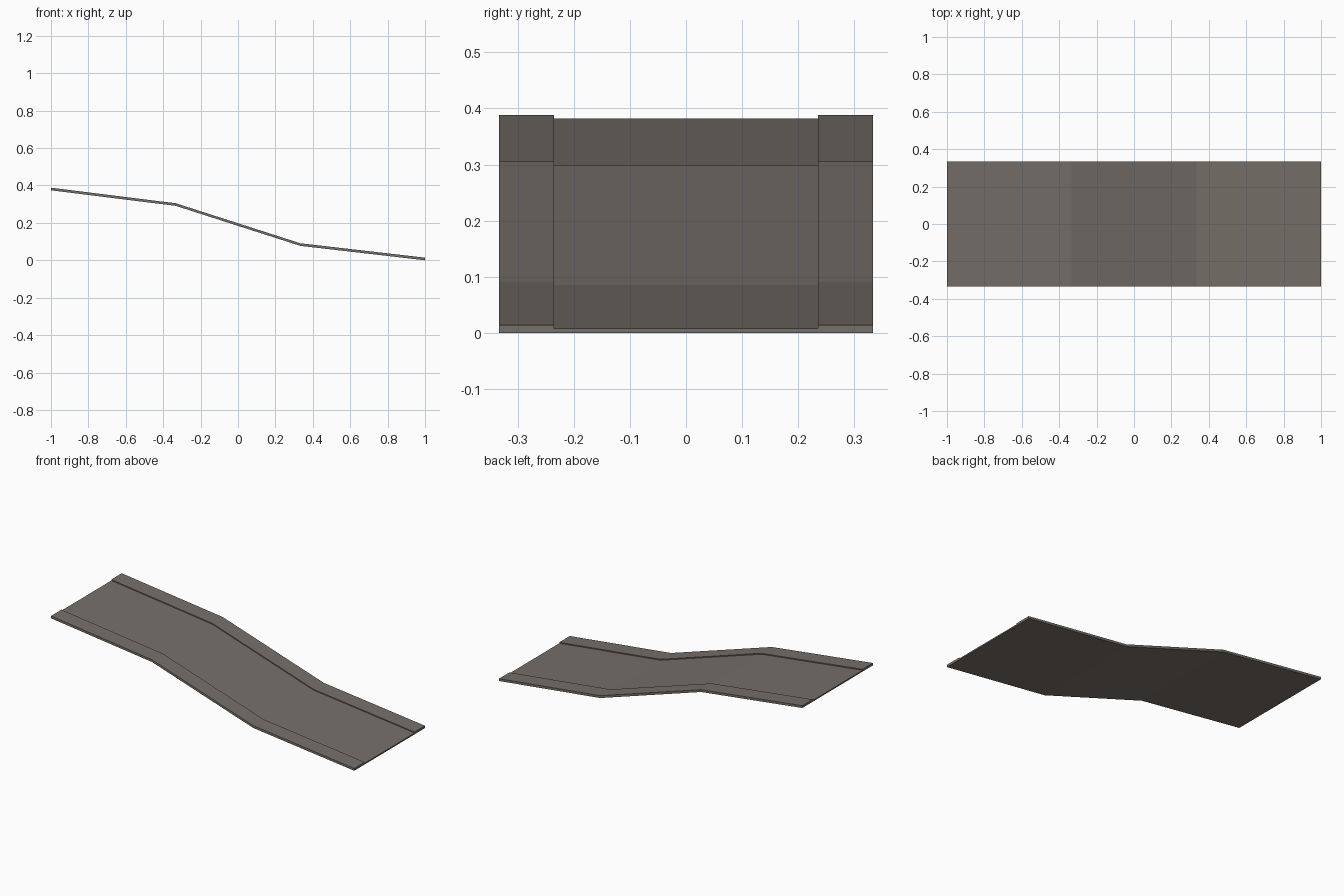
import bpy

if "Cube" in bpy.data.objects:
    bpy.data.objects.remove(bpy.data.objects["Cube"])

# One flat stone-grey colour
stone = bpy.data.materials.new("stone grey")
stone.diffuse_color = (0.18, 0.16, 0.14, 1)
stone.use_nodes = True
stone.node_tree.nodes["Principled BSDF"].inputs["Base Color"].default_value = stone.diffuse_color

# Underside path of the ramp: (x, z)
PATH = [(-1, 0.374), (-0.333, 0.291), (0.333, 0.077), (1, 0)]

# Cross-section of the ramp: (y, height above underside), flat deck between raised kerbs
HALF, INNER, DECK, KERB = 0.333, 0.235, 0.008, 0.014
SECTION = [(-HALF, 0), (HALF, 0), (HALF, KERB), (INNER, KERB),
           (INNER, DECK), (-INNER, DECK), (-INNER, KERB), (-HALF, KERB)]


def sweep(name, path, section, material):
    """Sweep the section along the path as a closed, flat-shaded solid."""
    n = len(section)
    verts = [(x, y, z + h) for x, z in path for y, h in section]
    faces = [(r * n + i, r * n + (i + 1) % n,
              (r + 1) * n + (i + 1) % n, (r + 1) * n + i)
             for r in range(len(path) - 1) for i in range(n)]
    faces = [f[::-1] for f in faces]
    # End caps, split into deck and two kerb strips
    last = (len(path) - 1) * n
    caps = [(0, 7, 6, 5, 4, 3, 2, 1)]
    faces += caps + [tuple(last + i for i in range(n))]
    mesh = bpy.data.meshes.new(name)
    mesh.from_pydata(verts, [], faces)
    mesh.materials.append(material)
    mesh.update()
    obj = bpy.data.objects.new(name, mesh)
    bpy.context.collection.objects.link(obj)
    return obj


ramp = sweep("kerbed_ramp", PATH, SECTION, stone)

# Make all faces point outwards
bpy.context.view_layer.objects.active = ramp
ramp.select_set(True)
bpy.ops.object.mode_set(mode='EDIT')
bpy.ops.mesh.select_all(action='SELECT')
bpy.ops.mesh.normals_make_consistent(inside=False)
bpy.ops.object.mode_set(mode='OBJECT')
